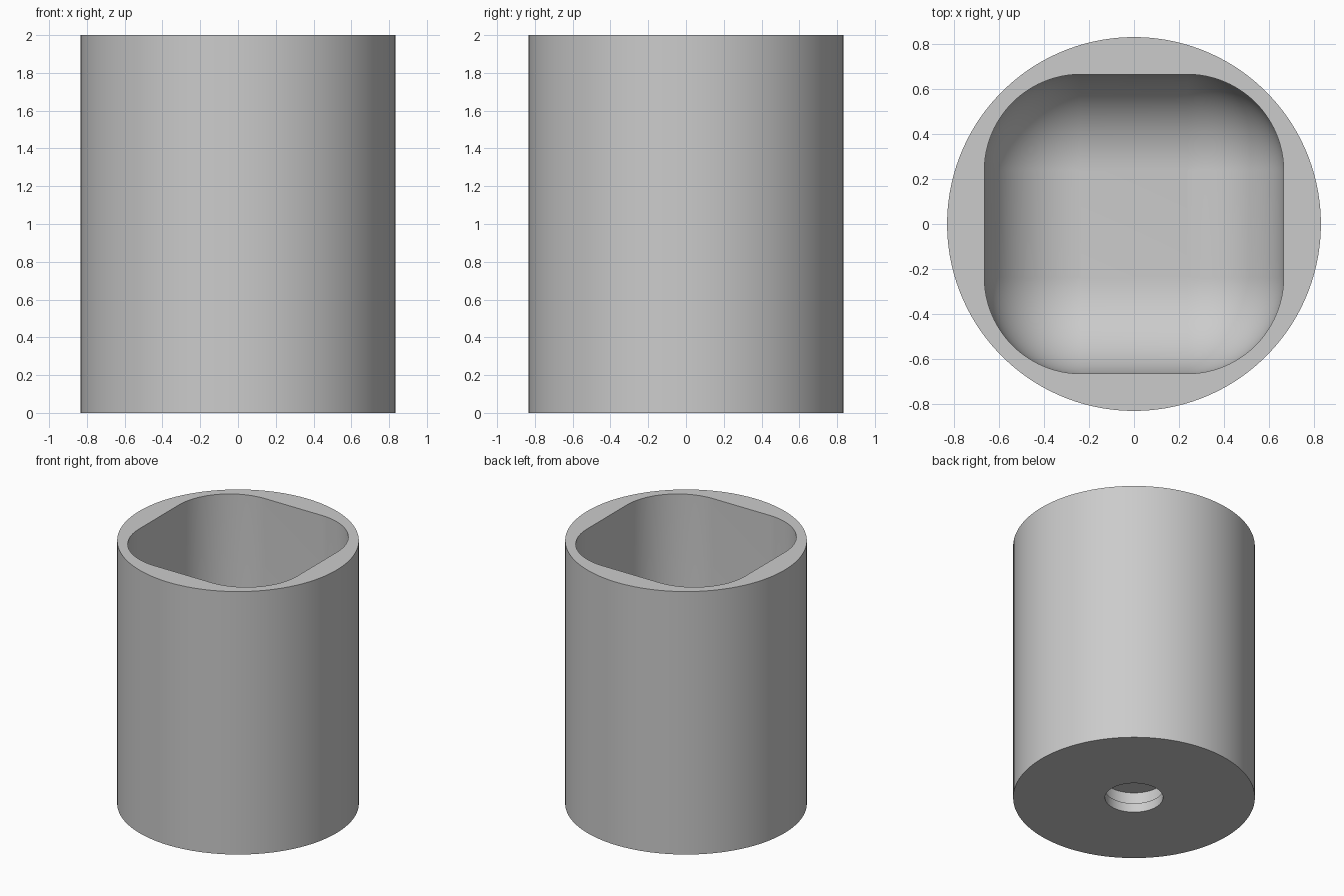
import bpy
import bmesh
from math import pi, sin, cos, radians

cube = bpy.data.objects.get("Cube")
if cube:
    bpy.data.objects.remove(cube, do_unlink=True)

SIDES = 128
RADIUS, HEIGHT = 0.833, 2.0
CAVITY_HALF, FILLET, FLOOR = 0.667, 0.43, 0.333
HOLE, CHAMBER, LIP, DEPTH = 0.2, 0.22, 0.07, 0.165

# Plain grey material
grey = bpy.data.materials.new("light_grey")
grey.use_nodes = True
colour = (0.6, 0.6, 0.6, 1)
grey.diffuse_color = colour
grey.node_tree.nodes["Principled BSDF"].inputs["Base Color"].default_value = colour

bm = bmesh.new()


def ring(radius, z, core=0.0):
    """Circle, or a rounded square when core (half the flat width) is set."""
    verts = []
    per_corner = SIDES // 4
    for i in range(SIDES):
        corner, step = divmod(i, per_corner)
        if core:
            a = (corner + step / (per_corner - 1)) * pi / 2
        else:
            a = (i + 0.5) * 2 * pi / SIDES
        mid = (corner + 0.5) * pi / 2
        cx = core if cos(mid) > 0 else -core
        cy = core if sin(mid) > 0 else -core
        verts.append(bm.verts.new((cx + radius * cos(a), cy + radius * sin(a), z)))
    return verts


# Blind socket under the base, with a thin lip, then the outer wall
rings = [ring(CHAMBER, DEPTH), ring(CHAMBER, LIP), ring(HOLE, LIP),
         ring(HOLE, 0), ring(RADIUS, 0), ring(RADIUS, HEIGHT)]

# Rounded square cavity with a filleted floor
core = CAVITY_HALF - FILLET
rings.append(ring(FILLET, HEIGHT, core))
STEPS = 16
for s in range(STEPS + 1):
    t = s / STEPS * pi / 2
    rings.append(ring(max(FILLET * cos(t), 0.002), FLOOR + FILLET * (1 - sin(t)), core))

# Skin the rings and close both ends
for a, b in zip(rings, rings[1:]):
    for i in range(SIDES):
        j = (i + 1) % SIDES
        bm.faces.new((a[i], a[j], b[j], b[i]))
bm.faces.new(rings[0])
bm.faces.new(rings[-1])
bmesh.ops.recalc_face_normals(bm, faces=bm.faces)

mesh = bpy.data.meshes.new("round_cup")
bm.to_mesh(mesh)
bm.free()
mesh.materials.append(grey)
cup = bpy.data.objects.new("round_cup", mesh)
bpy.context.collection.objects.link(cup)

bpy.ops.object.select_all(action="DESELECT")
cup.select_set(True)
bpy.context.view_layer.objects.active = cup
bpy.ops.object.shade_smooth_by_angle(angle=radians(30))
